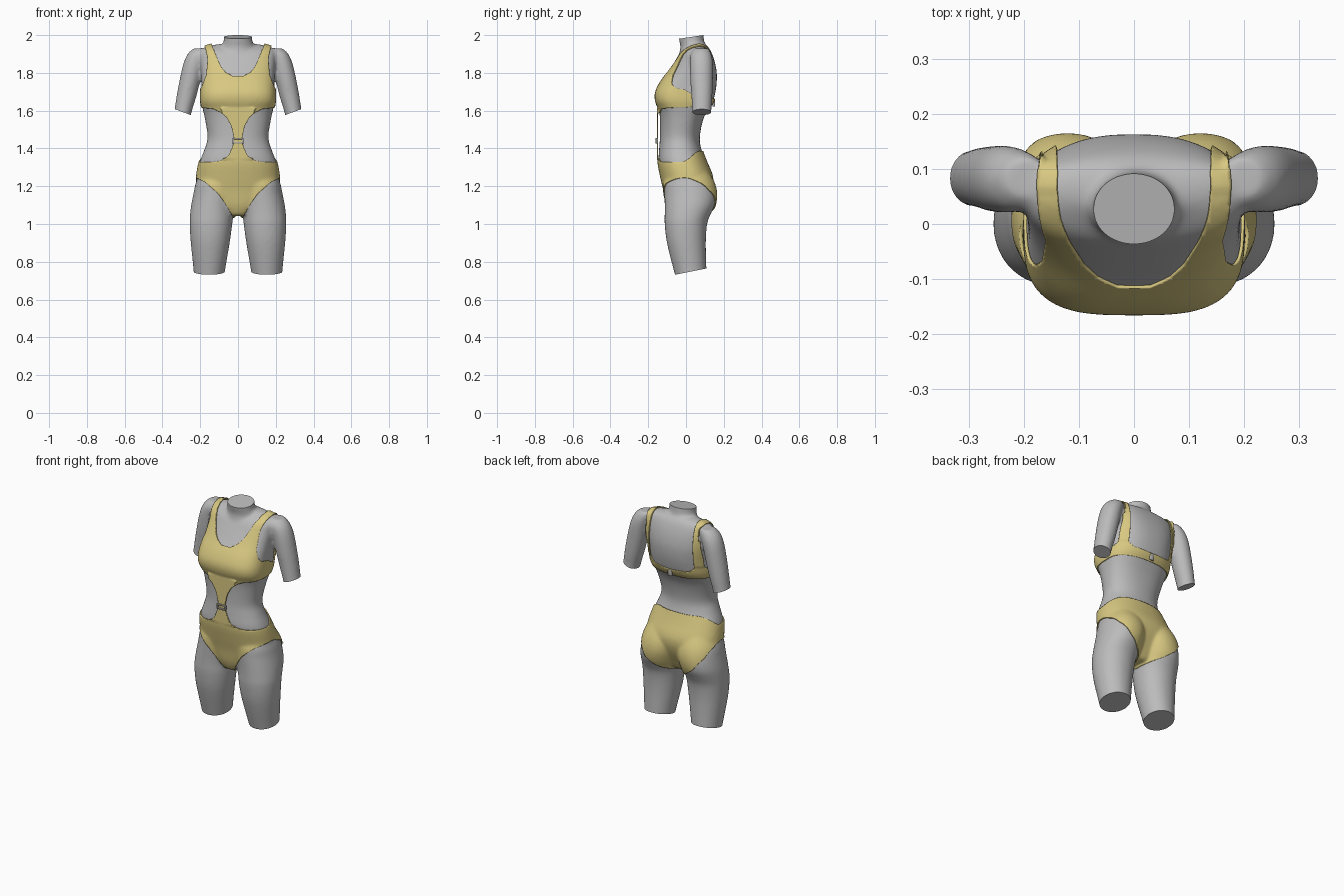
import bpy, bmesh, math
from mathutils import Vector

if "Cube" in bpy.data.objects:
    bpy.data.objects.remove(bpy.data.objects["Cube"])


def material(name, rgb):
    m = bpy.data.materials.new(name)
    m.diffuse_color = (*rgb, 1)
    m.use_nodes = True
    m.node_tree.nodes["Principled BSDF"].inputs["Base Color"].default_value = m.diffuse_color
    return m


GREY = material("mannequin grey", (0.50, 0.50, 0.50))
CLOTH = material("straw yellow fabric", (0.69, 0.58, 0.22))
METAL = material("buckle grey", (0.42, 0.41, 0.37))


def add_object(name, mesh, mat):
    ob = bpy.data.objects.new(name, mesh)
    bpy.context.collection.objects.link(ob)
    mesh.materials.clear()
    mesh.materials.append(mat)
    return ob


def finish(mesh, angle):
    for p in mesh.polygons:
        p.use_smooth = True
        p.material_index = 0
    mesh.set_sharp_from_angle(angle=math.radians(angle))


def smooth_rows(rows, steps=4):
    """Catmull-Rom interpolation between section rows."""
    out = []
    for i in range(len(rows) - 1):
        a, b, c, d = (rows[max(0, min(len(rows) - 1, i + k))] for k in (-1, 0, 1, 2))
        for s in range(steps):
            t = s / steps
            out.append([0.5 * (2 * q + (r - p) * t + (2 * p - 5 * q + 4 * r - w) * t * t
                               + (3 * q - p - 3 * r + w) * t ** 3)
                        for p, q, r, w in zip(a, b, c, d)])
    return out + [list(rows[-1])]


def loft(bm, rows, side=1, n=44):
    """Closed loft; row = z, centre x, half width, front y, back y, squareness."""
    rings = []
    for z, cx, hw, yf, yb, e in smooth_rows(rows):
        ring = []
        for i in range(n):
            a = 2 * math.pi * i / n
            c, s = math.cos(a), math.sin(a)
            ex = 2 / (e if s < 0 else min(e, 2.4))
            x = cx + hw * math.copysign(abs(c) ** ex, c)
            y = (yf + yb) / 2 + (yb - yf) / 2 * math.copysign(abs(s) ** ex, s)
            ring.append(bm.verts.new((side * x, y, z)))
        rings.append(ring)
    for r0, r1 in zip(rings, rings[1:]):
        for i in range(n):
            j = (i + 1) % n
            bm.faces.new((r0[i], r0[j], r1[j], r1[i]))
    bm.faces.new(rings[0])
    bm.faces.new(rings[-1])


TORSO = [(1.05, 0, .07, -.08, .07, 2), (1.10, 0, .15, -.100, .095, 2.2),
         (1.18, 0, .215, -.114, .13, 2.3), (1.25, 0, .216, -.130, .137, 2.3),
         (1.33, 0, .202, -.145, .105, 2.3), (1.40, 0, .176, -.142, .080, 2.2),
         (1.46, 0, .161, -.138, .073, 2.2), (1.55, 0, .174, -.138, .090, 2.4),
         (1.61, 0, .187, -.143, .118, 2.8), (1.65, 0, .195, -.157, .143, 3.2),
         (1.69, 0, .195, -.159, .154, 3.2), (1.74, 0, .193, -.138, .162, 3),
         (1.80, 0, .195, -.097, .163, 2.7), (1.86, 0, .200, -.060, .152, 2.5),
         (1.91, 0, .200, -.028, .134, 2.5), (1.938, 0, .170, .010, .117, 2.4),
         (1.953, 0, .100, .030, .100, 2)]
NECK = [(1.86, 0, .10, -.05, .13, 2), (1.93, 0, .088, -.030, .108, 2),
        (1.97, 0, .076, -.036, .096, 2), (2.03, 0, .074, -.043, .09, 2)]
LEG = [(.70, .154, .080, -.05, .11, 2), (.75, .152, .083, -.064, .109, 2),
       (.90, .147, .103, -.101, .105, 2.1), (1.0, .143, .113, -.113, .112, 2.1),
       (1.05, .139, .115, -.113, .130, 2.1), (1.10, .132, .116, -.113, .152, 2.1),
       (1.16, .119, .117, -.114, .159, 2.1), (1.22, .110, .113, -.112, .145, 2.1),
       (1.28, .105, .09, -.08, .11, 2)]
ARM = [(1.555, .300, .046, .032, .135, 2), (1.60, .290, .047, .032, .135, 2),
       (1.68, .272, .053, .028, .140, 2), (1.77, .252, .056, .022, .143, 2),
       (1.85, .233, .056, .020, .143, 2), (1.90, .213, .054, .025, .135, 2),
       (1.93, .195, .042, .045, .120, 2)]

# Rough body: overlapping lofts fused by a voxel remesh
bm = bmesh.new()
loft(bm, TORSO)
loft(bm, NECK)
for sd in (1, -1):
    loft(bm, LEG, sd)
    loft(bm, ARM, sd)
bmesh.ops.recalc_face_normals(bm, faces=bm.faces)
mesh = bpy.data.meshes.new("rough")
bm.to_mesh(mesh)
bm.free()
rough = add_object("rough_body", mesh, GREY)
rem = rough.modifiers.new("fuse", 'REMESH')
rem.mode, rem.voxel_size = 'VOXEL', 0.0085
smo = rough.modifiers.new("soften", 'SMOOTH')
smo.factor, smo.iterations = 0.5, 12
dg = bpy.context.evaluated_depsgraph_get()
fused = bpy.data.meshes.new_from_object(rough.evaluated_get(dg))
bpy.data.objects.remove(rough)

# Mannequin body: flat cuts at neck, arms and legs
bm = bmesh.new()
bm.from_mesh(fused)
cuts = [((0, .025, 1.99), (0, -.15, 1), lambda p: p.z > 1.9),
        ((0, .025, .748), (0, .2, -1), lambda p: p.z < .9),
        ((.291, .083, 1.592), (.37, 0, -1), lambda p: p.x > .21 and 1.5 < p.z < 1.75),
        ((-.291, .083, 1.592), (-.37, 0, -1), lambda p: p.x < -.21 and 1.5 < p.z < 1.75)]
for co, no, test in cuts:
    faces = [f for f in bm.faces if all(test(v.co) for v in f.verts)]
    geom = set(faces)
    for f in faces:
        geom.update(f.edges)
        geom.update(f.verts)
    bmesh.ops.bisect_plane(bm, geom=list(geom), plane_co=co, plane_no=Vector(no).normalized(),
                           clear_outer=True)
    bmesh.ops.holes_fill(bm, edges=[e for e in bm.edges if e.is_boundary], sides=0)
mesh = bpy.data.meshes.new("body")
bm.to_mesh(mesh)
bm.free()
add_object("mannequin_body", mesh, GREY)
finish(mesh, 45)

# Swimsuit outlines in (|x|, z)
FRONT = [[(-.1, 1.777), (.03, 1.78), (.065, 1.80), (.09, 1.83), (.112, 1.88), (.13, 1.93),
          (.138, 2.0), (.172, 2.0), (.168, 1.93), (.158, 1.87), (.163, 1.79), (.18, 1.74),
          (.195, 1.71), (.21, 1.695), (.21, 1.62), (.13, 1.612), (.09, 1.592), (.06, 1.565),
          (.035, 1.52), (.022, 1.46), (.022, 1.43), (.032, 1.40), (.05, 1.36), (.085, 1.336),
          (.13, 1.328), (.3, 1.326), (.3, 1.25), (.225, 1.25), (.165, 1.215), (.105, 1.16),
          (.055, 1.09), (.028, 1.045), (.02, 1.0), (-.1, 1.0)]]
BACK = [[(-.1, 1.655), (.11, 1.668), (.138, 1.69), (.138, 2.0), (.174, 2.0), (.174, 1.70),
         (.185, 1.678), (.21, 1.685), (.21, 1.625), (-.1, 1.622)],
        [(-.1, 1.385), (.12, 1.383), (.3, 1.355), (.3, 1.25), (.225, 1.25), (.2, 1.18),
         (.15, 1.11), (.09, 1.065), (.02, 1.03), (.02, 1.0), (-.1, 1.0)]]


def inside_distance(poly, x, z):
    """Signed distance to a polygon, positive inside."""
    best, inside = 9.0, False
    for (ax, az), (bx, bz) in zip(poly, poly[1:] + poly[:1]):
        dx, dz = bx - ax, bz - az
        t = max(0, min(1, ((x - ax) * dx + (z - az) * dz) / (dx * dx + dz * dz)))
        best = min(best, (x - ax - t * dx) ** 2 + (z - az - t * dz) ** 2)
        if (az > z) != (bz > z) and x < ax + (z - az) / dz * dx:
            inside = not inside
    return math.sqrt(best) * (1 if inside else -1)


def suit_field(p):
    if p.z < .98:
        return -1.0
    w = max(0, min(1, (p.y + .02) / .08))
    w = w * w * (3 - 2 * w)
    f = b = 0
    if w < 1:
        f = max(inside_distance(q, abs(p.x), p.z) for q in FRONT)
    if w > 0:
        b = max(inside_distance(q, abs(p.x), p.z) for q in BACK)
    return f * (1 - w) + b * w


# Swimsuit: body skin trimmed along the outlines, lifted and thickened
bm = bmesh.new()
bm.from_mesh(fused)
bmesh.ops.triangulate(bm, faces=bm.faces)
field = {v: suit_field(v.co) for v in bm.verts}
new = []
for e in [e for e in bm.edges if field[e.verts[0]] * field[e.verts[1]] < 0]:
    a, b = e.verts
    t = field[a] / (field[a] - field[b])
    v = bmesh.utils.edge_split(e, a, max(.03, min(.97, t)))[1]
    field[v] = 0.0
    new.append(v)
bmesh.ops.connect_verts(bm, verts=new)
bm.normal_update()
lift = {v: v.normal.copy() for v in bm.verts}
for v, n in lift.items():
    rear_strap = v.co.z > 1.70 and v.co.y > .06
    v.co += n * (.010 if rear_strap else .007)
    # midriff strap hangs straight in front of the belly
    if abs(v.co.x) < .09 and v.co.y < -.10 and 1.34 < v.co.z < 1.62:
        v.co.y = min(v.co.y, -.153)
bmesh.ops.delete(bm, geom=[f for f in bm.faces if sum(field[v] for v in f.verts) < 0],
                 context='FACES')
bmesh.ops.remove_doubles(bm, verts=bm.verts, dist=.0008)
mesh = bpy.data.meshes.new("swimsuit")
bm.to_mesh(mesh)
bm.free()
suit = add_object("swimsuit", mesh, CLOTH)
finish(mesh, 50)
sol = suit.modifiers.new("fabric", 'SOLIDIFY')
sol.thickness, sol.offset = .006, -1


# Buckle on the midriff strap and clasp on the back band
def rounded_box(name, loc, size):
    b = bmesh.new()
    bmesh.ops.create_cube(b, size=1)
    for v in b.verts:
        v.co = Vector(loc) + Vector([c * s for c, s in zip(v.co, size)])
    bmesh.ops.bevel(b, geom=b.edges[:], offset=min(size) * .35, segments=3, profile=.5,
                    affect='EDGES')
    m = bpy.data.meshes.new(name)
    b.to_mesh(m)
    b.free()
    add_object(name, m, METAL)
    finish(m, 40)


for dz in (-.011, .011):
    rounded_box("buckle_bar", (0, -.154, 1.441 + dz), (.058, .013, .009))
for sx in (-1, 1):
    rounded_box("buckle_side", (sx * .025, -.154, 1.441), (.009, .013, .03))
rounded_box("back_clasp", (0, .147, 1.639), (.026, .014, .036))
bpy.data.meshes.remove(fused)
